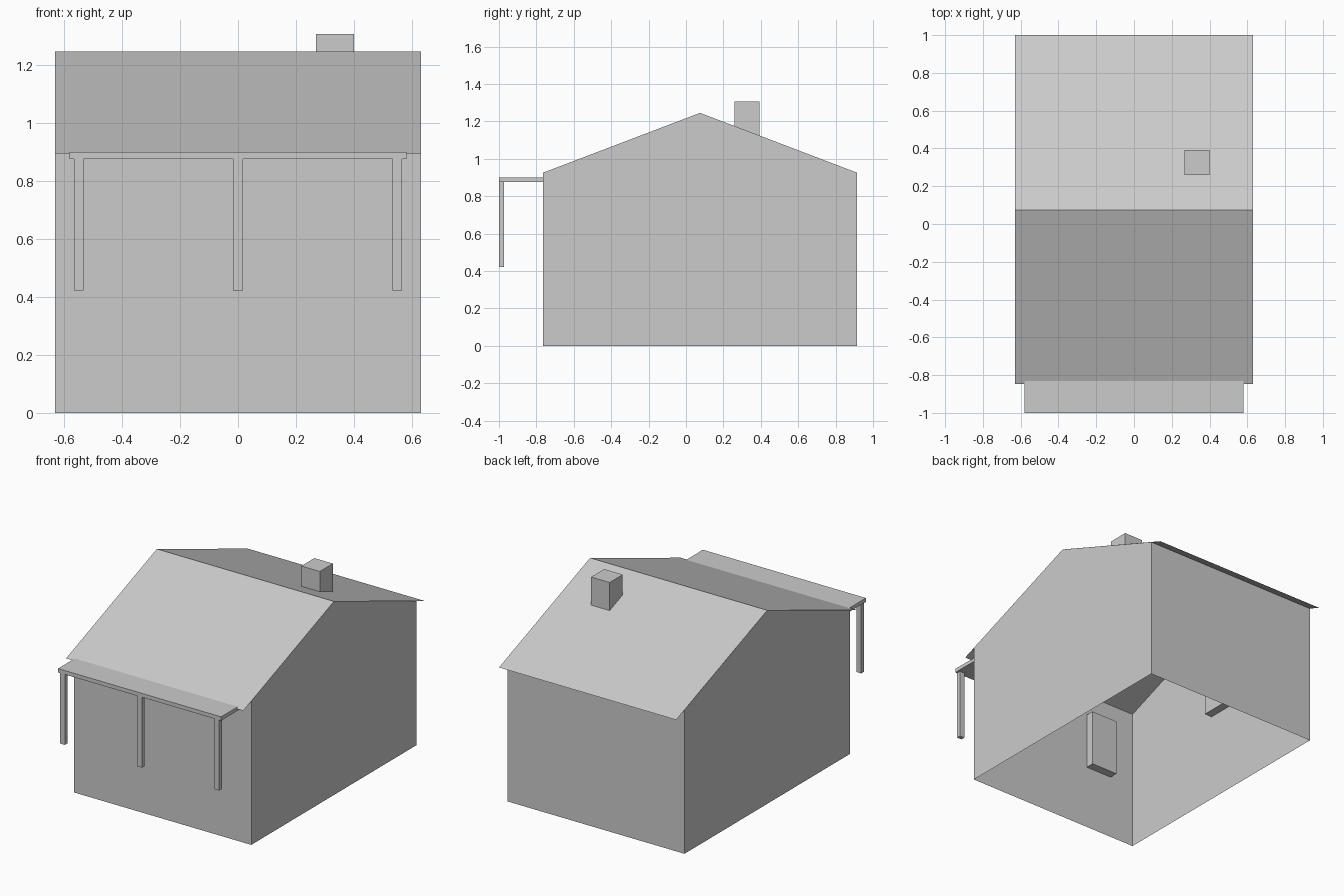
import bpy

if "Cube" in bpy.data.objects:
    bpy.data.objects.remove(bpy.data.objects["Cube"])

HX = 0.63                        # half width
YF, YB, YR = -0.765, 0.915, 0.075  # front wall, back wall, ridge
ZE, ZR = 0.925, 1.245            # wall top, ridge height


def mesh(name, verts, faces):
    me = bpy.data.meshes.new(name)
    me.from_pydata(verts, [], faces)
    me.update()
    ob = bpy.data.objects.new(name, me)
    bpy.context.collection.objects.link(ob)
    return ob


def box(name, x0, x1, y0, y1, z0, z1):
    verts = [(x, y, z) for x in (x0, x1) for y in (y0, y1) for z in (z0, z1)]
    return mesh(name, verts, [(0, 1, 3, 2), (4, 6, 7, 5), (0, 4, 5, 1),
                              (2, 3, 7, 6), (0, 2, 6, 4), (1, 5, 7, 3)])


# Walls: gabled shell, open at the bottom
gable = [(YF, 0), (YB, 0), (YB, ZE), (YR, ZR), (YF, ZE)]
mesh("walls", [(x, y, z) for x in (-HX, HX) for y, z in gable],
     [(4, 3, 2, 1, 0), (5, 6, 7, 8, 9), (0, 5, 9, 4), (1, 2, 7, 6)])

# Roof: two thin sheets that run past the walls at the eaves
eave = ZR - 0.922 * (ZR - ZE) / (YB - YR)
roof = [(-0.847, eave), (YR, ZR), (1.0, eave)]
mesh("roof", [(x, y, z) for y, z in roof for x in (-HX, HX)],
     [(0, 1, 3, 2), (2, 3, 5, 4)])

# Chimney
box("chimney", 0.268, 0.4, 0.26, 0.393, 1.09, 1.305)

# Porch canopy and its posts
box("porch_canopy", -0.58, 0.58, -1.0, YF, 0.875, 0.9)
for i, x in enumerate((-0.549, 0, 0.549)):
    box(f"porch_post_{i + 1}", x - 0.017, x + 0.017, -1.0, -0.972, 0.422, 0.877)

# Window boxes on the inside of the front and gable walls
for side, s in (("left", -1), ("right", 1)):
    box(f"front_window_{side}", s * 0.36 - 0.095, s * 0.36 + 0.095,
        YF + 0.002, YF + 0.057, 0.418, 0.785)
    x0, x1 = sorted((s * (HX - 0.002), s * (HX - 0.055)))
    box(f"gable_window_{side}", x0, x1, YR - 0.09, YR + 0.09, 0.575, 0.94)
